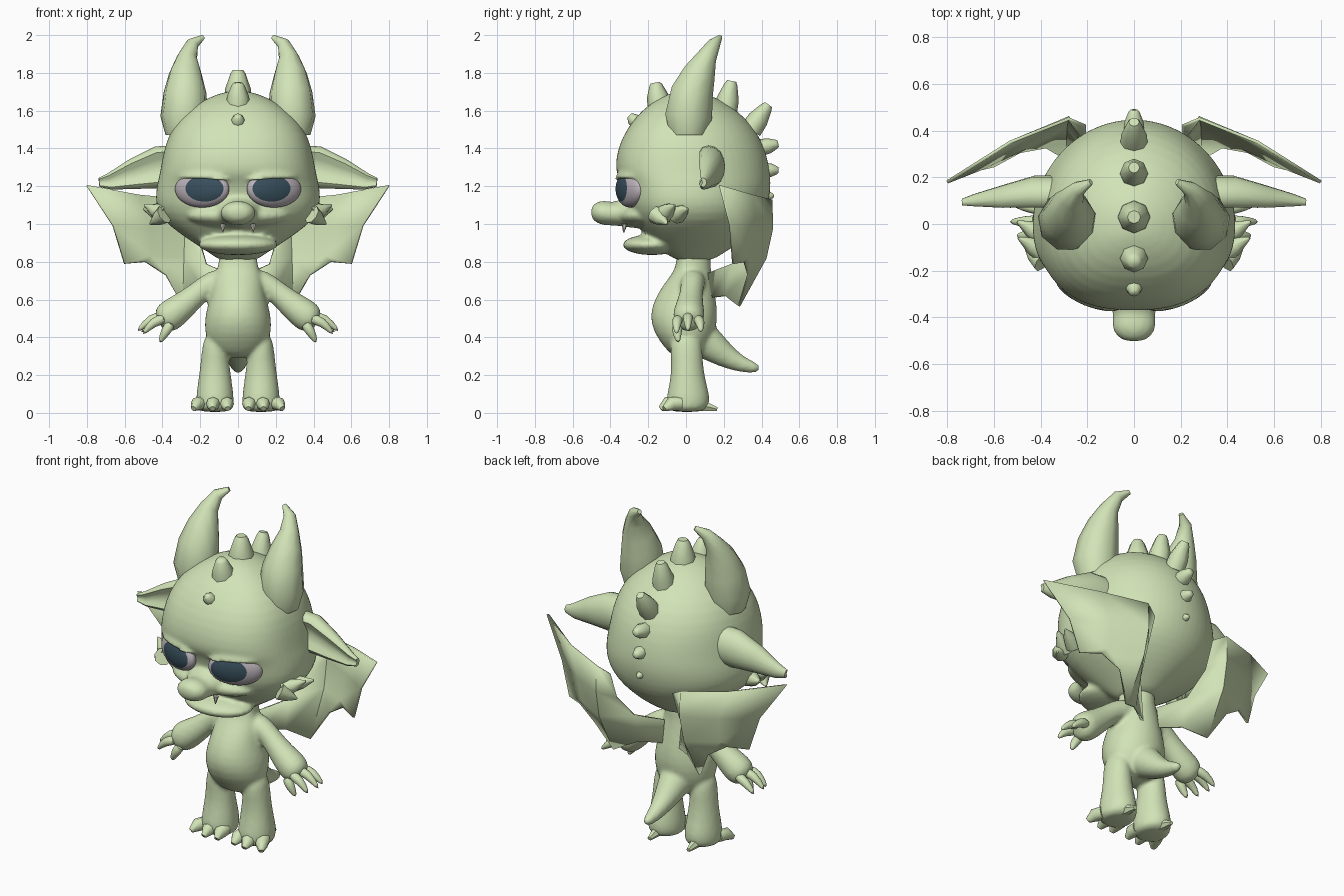
import bpy, bmesh, math
from mathutils import Vector, Matrix

cube = bpy.data.objects.get("Cube")
if cube:
    bpy.data.objects.remove(cube, do_unlink=True)


def material(name, rgb):
    m = bpy.data.materials.new(name)
    m.use_nodes = True
    m.diffuse_color = (*rgb, 1)
    m.node_tree.nodes["Principled BSDF"].inputs["Base Color"].default_value = (*rgb, 1)
    return m


GREEN = material("soft green skin", (0.64, 0.77, 0.47))
WHITE = material("eye grey", (0.50, 0.45, 0.49))
DARK = material("dark blue iris", (0.04, 0.08, 0.11))
CREAM = material("tooth cream", (0.66, 0.62, 0.55))


def finish(name, bm, mats=(GREEN,), mirror=False, subdiv=0, angle=50):
    bmesh.ops.recalc_face_normals(bm, faces=bm.faces)
    me = bpy.data.meshes.new(name)
    bm.to_mesh(me)
    bm.free()
    for m in mats:
        me.materials.append(m)
    me.shade_smooth()
    me.set_sharp_from_angle(angle=math.radians(angle))
    ob = bpy.data.objects.new(name, me)
    bpy.context.collection.objects.link(ob)
    if mirror:
        ob.modifiers.new("mirror", "MIRROR").use_clip = False
    if subdiv:
        s = ob.modifiers.new("smooth", "SUBSURF")
        s.levels = s.render_levels = subdiv
    return ob


def skin(name, rings, **kw):
    """Join a list of point rings into a closed surface."""
    bm = bmesh.new()
    loops = [[bm.verts.new(p) for p in ring] for ring in rings]
    n = len(loops[0])
    for a, b in zip(loops, loops[1:]):
        for i in range(n):
            j = (i + 1) % n
            bm.faces.new((a[i], a[j], b[j], b[i]))
    bm.faces.new(loops[0][::-1])
    bm.faces.new(loops[-1])
    return finish(name, bm, **kw)


def tower(name, levels, power=2.0, n=24, cx=0, **kw):
    """Stack of rings: z, front y, back y, half width."""
    rings = []
    for z, yf, yb, w in levels:
        mid, ring = max(yf, min(yb, 0.0)), []
        for i in range(n):
            c, s = math.cos(2 * math.pi * i / n), math.sin(2 * math.pi * i / n)
            e = 2 / power if s < 0 else 1
            y = mid + (yb - mid) * s if s >= 0 else mid - (mid - yf) * abs(s) ** e
            ring.append((cx + w * math.copysign(abs(c) ** e, c), y, z))
        rings.append(ring)
    return skin(name, rings, **kw)


def tube(name, pts, n=10, wide=1.0, dish=0.0, **kw):
    """Tapered tube through points x, y, z, radius; dish hollows the front."""
    ps = [Vector(p[:3]) for p in pts]
    axis = (ps[-1] - ps[0]).normalized()
    ref = Vector((1, 0, 0)) if abs(axis.y) > 0.6 else Vector((0, 1, 0))
    rings = []
    for k, p in enumerate(ps):
        t = (ps[min(k + 1, len(ps) - 1)] - ps[max(k - 1, 0)]).normalized()
        u = (ref - t * ref.dot(t)).normalized()
        v, r = t.cross(u), pts[k][3]
        ring = []
        for i in range(n):
            a = 2 * math.pi * i / n
            c = math.cos(a)
            c *= 1 - dish * c ** 4 if c < 0 else 1
            ring.append(p + u * c * r * wide + v * math.sin(a) * r)
        rings.append(ring)
    return skin(name, rings, **kw)


def ball(loc, scale, turn=0, pole=(0, 0, 1)):
    """Unit sphere with its pole turned, and the matrix that places it."""
    bm = bmesh.new()
    bmesh.ops.create_uvsphere(bm, u_segments=32, v_segments=24, radius=1)
    bm.transform(Vector((0, 0, 1)).rotation_difference(Vector(pole)).to_matrix().to_4x4())
    place = (Matrix.Translation(loc) @ Matrix.Rotation(turn, 4, "Z")
             @ Matrix.Diagonal((*scale, 1)))
    return bm, place


def fuse(name, parts, voxel, repeat):
    """Melt overlapping parts into one soft skin."""
    bpy.context.view_layer.update()
    graph = bpy.context.evaluated_depsgraph_get()
    bm = bmesh.new()
    for ob in parts:
        shape = ob.evaluated_get(graph)
        bm.from_mesh(shape.to_mesh())
        shape.to_mesh_clear()
    for ob in parts:
        bpy.data.objects.remove(ob, do_unlink=True)
    whole = finish(name, bm, angle=180)
    remesh = whole.modifiers.new("melt", "REMESH")
    remesh.mode, remesh.voxel_size, remesh.use_smooth_shade = "VOXEL", voxel, True
    relax = whole.modifiers.new("relax", "SMOOTH")
    relax.factor, relax.iterations = 0.5, repeat


# Head, muzzle, jaw and heavy eyelids, melted together
EYE, TURN = (0.19, -0.295, 1.185), math.radians(22)
face = [
    tower("skull", [
        (0.80, -0.04, 0.13, 0.09), (0.84, -0.10, 0.19, 0.14), (0.89, -0.17, 0.27, 0.22),
        (0.95, -0.22, 0.34, 0.31), (1.02, -0.28, 0.40, 0.40), (1.10, -0.315, 0.435, 0.44),
        (1.18, -0.325, 0.45, 0.435), (1.23, -0.345, 0.45, 0.425), (1.27, -0.375, 0.447, 0.415),
        (1.36, -0.372, 0.432, 0.40), (1.46, -0.34, 0.395, 0.375), (1.56, -0.275, 0.32, 0.315),
        (1.64, -0.19, 0.22, 0.215), (1.69, -0.095, 0.11, 0.11), (1.705, -0.03, 0.04, 0.03)],
        power=2.45, n=32, subdiv=1),
    tube("snout", [(0, -0.22, 1.075, 0.115), (0, -0.31, 1.065, 0.085), (0, -0.38, 1.05, 0.059),
                   (0, -0.43, 1.06, 0.069), (0, -0.475, 1.062, 0.058),
                   (0, -0.505, 1.06, 0.028)], n=16, wide=1.45, subdiv=1)]
for name, loc, size in [("upper_lip", (0, -0.20, 1.045), (0.28, 0.155, 0.068)),
                        ("lower_jaw", (0, -0.18, 0.890), (0.21, 0.155, 0.054))]:
    bm, place = ball(loc, size)
    bm.transform(place)
    face.append(finish(name, bm))
bm, place = ball(EYE, (0.165, 0.070, 0.125), TURN)
bm.transform(place)
bmesh.ops.bisect_plane(bm, geom=bm.verts[:] + bm.edges[:] + bm.faces[:],
                       plane_co=(0.19, 0, 1.24), plane_no=(-0.07, 0, 1), clear_inner=True)
bmesh.ops.holes_fill(bm, edges=[e for e in bm.edges if e.is_boundary])
face.append(finish("eyelid", bm, mirror=True))
fuse("head", face, 0.012, 5)

# Fangs
tube("fang", [(0.08, -0.325, 1.0, 0.016), (0.08, -0.33, 0.955, 0.003)], n=6,
     mats=(CREAM,), mirror=True)

# Eyes: the iris is a cap of faces round the gaze direction
gaze = Vector((-0.28, -1, 0.04)).normalized()
bm, place = ball(EYE, (0.153, 0.057, 0.098), TURN, gaze)
for f in bm.faces:
    f.material_index = int(f.calc_center_median().normalized().dot(gaze) > math.cos(math.pi / 4))
bm.transform(place)
finish("eye", bm, mats=(WHITE, DARK), mirror=True)

# Horns and ears
tube("horn", [(0.285, 0.01, 1.47, 0.10), (0.285, 0.01, 1.57, 0.128), (0.28, 0.03, 1.70, 0.115),
              (0.277, 0.07, 1.80, 0.088), (0.268, 0.11, 1.885, 0.054),
              (0.24, 0.15, 1.955, 0.034), (0.185, 0.18, 1.99, 0.013)], n=9, mirror=True)
tube("ear", [(0.33, 0.12, 1.305, 0.112), (0.42, 0.12, 1.30, 0.112), (0.55, 0.105, 1.265, 0.082),
             (0.68, 0.095, 1.225, 0.044), (0.735, 0.09, 1.22, 0.024)],
     n=16, wide=0.78, dish=0.85, mirror=True)

# Cheek tufts
for tip in [(0.50, 0.01, 1.08), (0.495, -0.06, 1.10), (0.465, -0.10, 1.00)]:
    root = (0.39, tip[1] - 0.06, 1.05)
    mid = [(a + b) / 2 for a, b in zip(root, tip)]
    tube("cheek_tuft", [(*root, 0.05), (*mid, 0.036), (*tip, 0.006)], n=8, mirror=True)

# Spikes along the middle of the head: y, z, lean from vertical, radius, length
for y, z, lean, r, h in [(-0.275, 1.55, -45, 0.034, 0.035), (-0.145, 1.65, -10, 0.06, 0.10),
                         (0.03, 1.68, 0, 0.07, 0.135), (0.215, 1.63, 12, 0.06, 0.13),
                         (0.365, 1.53, 35, 0.056, 0.125), (0.42, 1.41, 78, 0.042, 0.07),
                         (0.44, 1.285, 90, 0.036, 0.05), (0.44, 1.15, 95, 0.02, 0.025)]:
    d = Vector((0, math.sin(math.radians(lean)), math.cos(math.radians(lean))))
    p = Vector((0, y, z))
    tube("head_spike", [(*(p + d * h * t), r * k) for t, k in
                        ((-0.3, 1.05), (0.25, 0.98), (0.85, 0.58), (1, 0.4))], n=8, angle=60)

# Torso, tail, arms and legs, melted together
fuse("body", [
    tower("torso", [
        (0.29, -0.06, 0.08, 0.08), (0.34, -0.11, 0.12, 0.15), (0.42, -0.17, 0.155, 0.178),
        (0.51, -0.195, 0.17, 0.178), (0.60, -0.17, 0.16, 0.152), (0.68, -0.12, 0.145, 0.135),
        (0.74, -0.07, 0.135, 0.12), (0.79, -0.05, 0.13, 0.10), (0.87, -0.05, 0.14, 0.105)],
        subdiv=1),
    tube("tail", [(0, 0.04, 0.42, 0.11), (0, 0.12, 0.37, 0.095), (0, 0.20, 0.305, 0.068),
                  (0, 0.30, 0.25, 0.043), (0, 0.40, 0.232, 0.024)], n=12, subdiv=1),
    tube("arm", [(0.05, 0.04, 0.70, 0.07), (0.13, 0.035, 0.695, 0.068), (0.20, 0.03, 0.645, 0.06),
                 (0.28, 0.02, 0.575, 0.073), (0.36, 0.015, 0.515, 0.09),
                 (0.40, 0.01, 0.485, 0.075), (0.42, 0.01, 0.475, 0.035)],
         n=14, mirror=True, subdiv=1),
    tower("leg", [
        (0.003, -0.08, 0.09, 0.085), (0.03, -0.105, 0.125, 0.102), (0.09, -0.105, 0.13, 0.102),
        (0.17, -0.085, 0.105, 0.09), (0.27, -0.078, 0.09, 0.077),
        (0.36, -0.09, 0.09, 0.068), (0.42, -0.06, 0.06, 0.05)],
        n=16, cx=0.122, mirror=True, subdiv=1)], 0.012, 5)

# Fingers, toes and heel claws
for path in [[(0.38, -0.04, 0.50), (0.45, -0.05, 0.485), (0.505, -0.05, 0.415)],
             [(0.38, 0.01, 0.51), (0.46, 0.01, 0.505), (0.535, 0.01, 0.43)],
             [(0.38, 0.06, 0.50), (0.45, 0.075, 0.485), (0.515, 0.08, 0.425)],
             [(0.35, -0.04, 0.48), (0.385, -0.05, 0.43), (0.415, -0.04, 0.37)]]:
    tube("finger", [(*p, r) for p, r in zip(path, (0.032, 0.03, 0.01))], n=8,
         mirror=True, subdiv=1)
for x, y, out in [(0.06, -0.07, -0.005), (0.13, -0.08, 0.005), (0.195, -0.06, 0.04)]:
    tube("toe", [(x, y + 0.03, 0.05, 0.037), (x + out / 2, y - 0.02, 0.048, 0.037),
                 (x + out, y - 0.055, 0.022, 0.015)], n=8, mirror=True)
tube("heel_claw", [(0.13, 0.08, 0.04, 0.035), (0.13, 0.165, 0.02, 0.012)], n=6, mirror=True)

# Wings: rows run from the scalloped outer edge over the spar towards the body
rows = [[(0.80, 0.18, 1.205), (0.53, 0.35, 1.155), (0.28, 0.45, 1.13), (0.21, 0.42, 1.09)],
        [(0.66, 0.235, 0.99), (0.47, 0.36, 0.98), (0.28, 0.455, 0.98), (0.21, 0.36, 0.93)],
        [(0.60, 0.25, 0.79), (0.46, 0.33, 0.83), (0.285, 0.42, 0.82), (0.17, 0.25, 0.79),
         (0.06, 0.12, 0.74)],
        [(0.49, 0.31, 0.80), (0.38, 0.33, 0.73), (0.29, 0.28, 0.565), (0.17, 0.21, 0.62),
         (0.06, 0.14, 0.61)]]
bm = bmesh.new()
grid = [[bm.verts.new(p) for p in row] for row in rows]
for a, b in zip(grid, grid[1:]):
    for i in range(min(len(a), len(b)) - 1):
        bm.faces.new((a[i], a[i + 1], b[i + 1], b[i]))
wing = finish("wing", bm, mirror=True, angle=60)
solid = wing.modifiers.new("thickness", "SOLIDIFY")
solid.thickness, solid.offset = 0.014, 0
